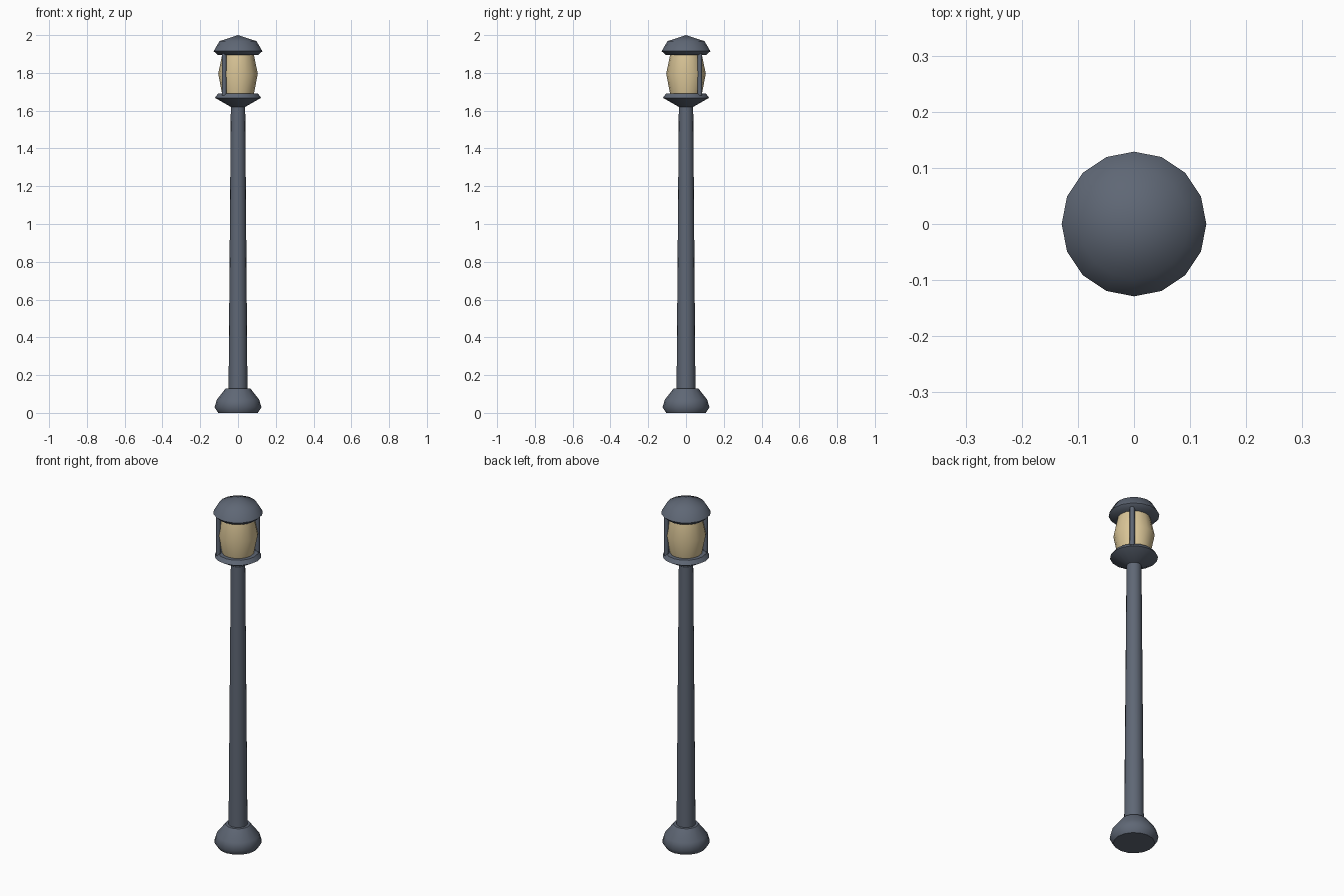
import bpy
import bmesh
import math

SIDES = 16

if "Cube" in bpy.data.objects:
    bpy.data.objects.remove(bpy.data.objects["Cube"], do_unlink=True)


def make_material(name, color):
    mat = bpy.data.materials.new(name)
    mat.use_nodes = True
    mat.diffuse_color = color
    mat.node_tree.nodes["Principled BSDF"].inputs["Base Color"].default_value = color
    return mat


def lathe(name, profile, mat, sides=SIDES, center=(0, 0), sharp=50):
    """Revolve (radius, height) points, bottom to top, into a closed solid."""
    bm = bmesh.new()
    rings = []
    for radius, z in profile:
        if radius == 0:
            rings.append([bm.verts.new((0, 0, z))] * sides)
            continue
        angles = [math.tau * i / sides for i in range(sides)]
        rings.append([bm.verts.new((radius * math.cos(a), radius * math.sin(a), z))
                      for a in angles])
    for low, high in zip(rings, rings[1:]):
        for i in range(sides):
            j = (i + 1) % sides
            corners = dict.fromkeys((low[i], low[j], high[j], high[i]))
            bm.faces.new(list(corners))
    for ring in (rings[0], rings[-1]):
        if ring[0] is not ring[1]:
            bm.faces.new(ring)
    bmesh.ops.recalc_face_normals(bm, faces=bm.faces)
    mesh = bpy.data.meshes.new(name)
    bm.to_mesh(mesh)
    bm.free()
    mesh.materials.append(mat)
    obj = bpy.data.objects.new(name, mesh)
    obj.location = (*center, 0)
    bpy.context.collection.objects.link(obj)
    bpy.ops.object.select_all(action="DESELECT")
    obj.select_set(True)
    bpy.context.view_layer.objects.active = obj
    bpy.ops.object.shade_smooth_by_angle(angle=math.radians(sharp))
    return obj


iron = make_material("slate_iron", (0.114, 0.136, 0.178, 1))
cream = make_material("cream_glass", (0.70, 0.56, 0.31, 1))

# Foot and tapered pole
lathe("base", [(0.105, 0), (0.124, 0.03), (0.112, 0.07), (0.065, 0.13)], iron)
lathe("pole", [(0.05, 0.12), (0.038, 1.63)], iron)

# Lantern: tray, barrel-shaped glass and roof
lathe("lantern_tray", [(0.038, 1.62), (0.122, 1.668), (0.106, 1.69)], iron)
lathe("lantern_glass", [(0.083, 1.685), (0.105, 1.795), (0.083, 1.9)], cream)
lathe("lantern_roof", [(0.108, 1.895), (0.129, 1.915), (0.098, 1.968), (0, 2)], iron)

# Two opposite struts holding up the roof
for side, label in ((1, "back_left"), (-1, "front_right")):
    lathe(f"strut_{label}", [(0.013, 1.68), (0.013, 1.905)], iron, sides=8,
          center=(0.073 * side, 0.073 * side))
